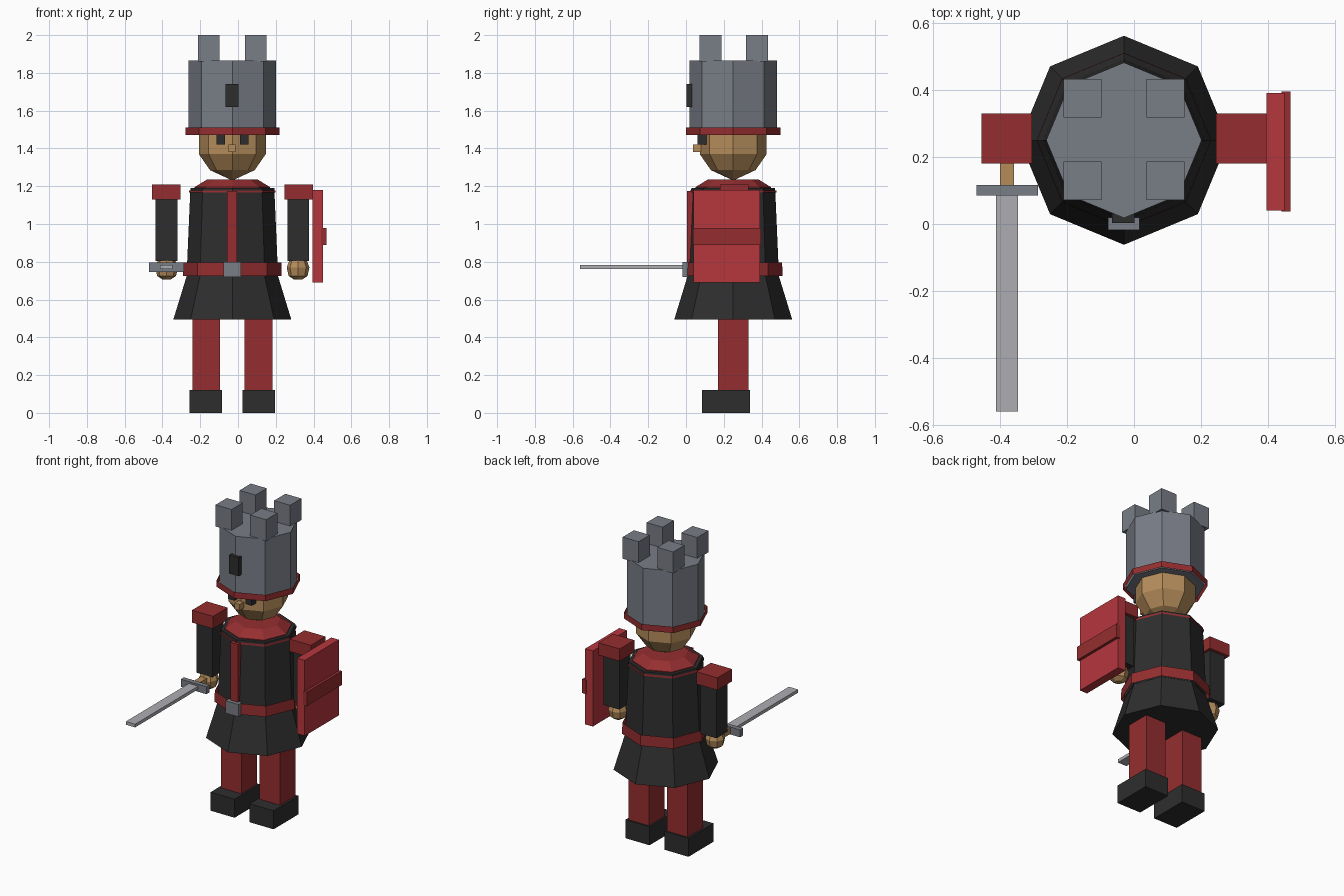
import bpy, bmesh, math

cube = bpy.data.objects.get("Cube")
if cube:
    bpy.data.objects.remove(cube, do_unlink=True)

CX, CY = -0.03, 0.25   # axis of the figure


def material(name, r, g, b):
    m = bpy.data.materials.new(name)
    m.use_nodes = True
    m.diffuse_color = (r, g, b, 1)
    m.node_tree.nodes["Principled BSDF"].inputs["Base Color"].default_value = (r, g, b, 1)
    return m


RED = material("dark red", 0.30, 0.027, 0.029)
SHIELD = material("bright red", 0.47, 0.038, 0.048)
BLACK = material("charcoal", 0.027, 0.027, 0.027)
STONE = material("stone grey", 0.19, 0.205, 0.24)
STEEL = material("pale steel", 0.42, 0.42, 0.45)
SKIN = material("tan skin", 0.46, 0.265, 0.105)


def finish(name, bm, mat):
    bmesh.ops.recalc_face_normals(bm, faces=bm.faces)
    mesh = bpy.data.meshes.new(name)
    bm.to_mesh(mesh)
    bm.free()
    mesh.materials.append(mat)
    ob = bpy.data.objects.new(name, mesh)
    bpy.context.collection.objects.link(ob)
    return ob


def box(name, mat, x, y, z):
    """Box from (low, high) ranges."""
    bm = bmesh.new()
    bmesh.ops.create_cube(bm, size=1)
    for v in bm.verts:
        for i, (lo, hi) in enumerate((x, y, z)):
            v.co[i] = lo if v.co[i] < 0 else hi
    return finish(name, bm, mat)


def lathe(name, mat, profile, caps=True, cx=CX, cy=CY):
    """Eight-sided turned shape from (radius, height) pairs."""
    bm = bmesh.new()
    rings = []
    for r, z in profile:
        rings.append([bm.verts.new((cx + r * math.cos(k * math.tau / 8),
                                    cy + r * math.sin(k * math.tau / 8), z))
                      for k in range(8)])
    for a, b in zip(rings, rings[1:]):
        for k in range(8):
            j = (k + 1) % 8
            bm.faces.new((a[k], a[j], b[j], b[k]))
    if caps:
        bm.faces.new(rings[0])
        bm.faces.new(rings[-1])
    return finish(name, bm, mat)


def mirrored(x, side):
    """Range measured outward from the centre line, placed on one side."""
    return tuple(sorted(CX + side * v for v in x))


# Coat, collar and belt
lathe("skirt", BLACK, [(0.312, 0.495), (0.24, 0.73)])
lathe("coat", BLACK, [(0.242, 0.73), (0.222, 1.19)])
lathe("collar", RED, [(0.2, 1.19), (0.2, 1.195), (0.135, 1.235)])
lathe("collar_trim", RED, [(0.229, 1.166), (0.228, 1.178)], caps=False)
lathe("belt", RED, [(0.261, 0.725), (0.259, 0.795)], caps=False)
box("belt_buckle", STONE, (-0.078, 0.016), (-0.018, 0.02), (0.72, 0.80))
box("coat_stripe", RED, (-0.058, -0.004), (0.006, 0.04), (0.80, 1.175))

# Head and face
lathe("head", SKIN, [(0.177, 1.50), (0.177, 1.37), (0.118, 1.285), (0.012, 1.236)])
box("nose", SKIN, (-0.05, -0.014), (0.037, 0.10), (1.38, 1.42))
for side, label in ((1, "left"), (-1, "right")):
    box(label + "_eye", BLACK, mirrored((0.04, 0.085), side), (0.062, 0.12), (1.42, 1.472))

# Tower-shaped hat
lathe("hat", STONE, [(0.232, 1.475), (0.232, 1.865)])
lathe("hat_band", RED, [(0.249, 1.47), (0.249, 1.51)], caps=False)
box("hat_window", BLACK, (-0.065, 0.002), (0.003, 0.04), (1.62, 1.74))
for side, label in ((1, "left"), (-1, "right")):
    for y, end in (((0.072, 0.187), "front"), ((0.318, 0.433), "back")):
        box(f"{end}_{label}_battlement", STONE, mirrored((0.067, 0.181), side), y, (1.86, 2.0))

# Limbs
for side, label in ((1, "left"), (-1, "right")):
    box(label + "_leg", RED, mirrored((0.065, 0.212), side), (0.17, 0.33), (0.11, 0.51))
    box(label + "_foot", BLACK, mirrored((0.054, 0.226), side), (0.085, 0.34), (0, 0.12))
    box(label + "_sleeve", BLACK, mirrored((0.291, 0.406), side), (0.195, 0.31), (0.805, 1.14))
    box(label + "_shoulder", RED, mirrored((0.275, 0.426), side), (0.18, 0.33), (1.13, 1.21))
    lathe(label + "_hand", SKIN,
          [(0.045, 0.81), (0.06, 0.77), (0.05, 0.725), (0.02, 0.705)],
          cx=CX + side * 0.348, cy=0.24)

# Sword, held forward in the right hand
box("sword_handle", SKIN, (-0.40, -0.358), (0.11, 0.23), (0.75, 0.79))
box("sword_guard", STONE, (-0.47, -0.286), (0.085, 0.117), (0.747, 0.795))
box("sword_blade", STEEL, (-0.412, -0.346), (-0.56, 0.09), (0.762, 0.783))

# Shield on the left arm
box("shield", SHIELD, (0.395, 0.45), (0.041, 0.391), (0.69, 1.18))
box("shield_band", RED, (0.44, 0.468), (0.037, 0.396), (0.89, 0.98))
